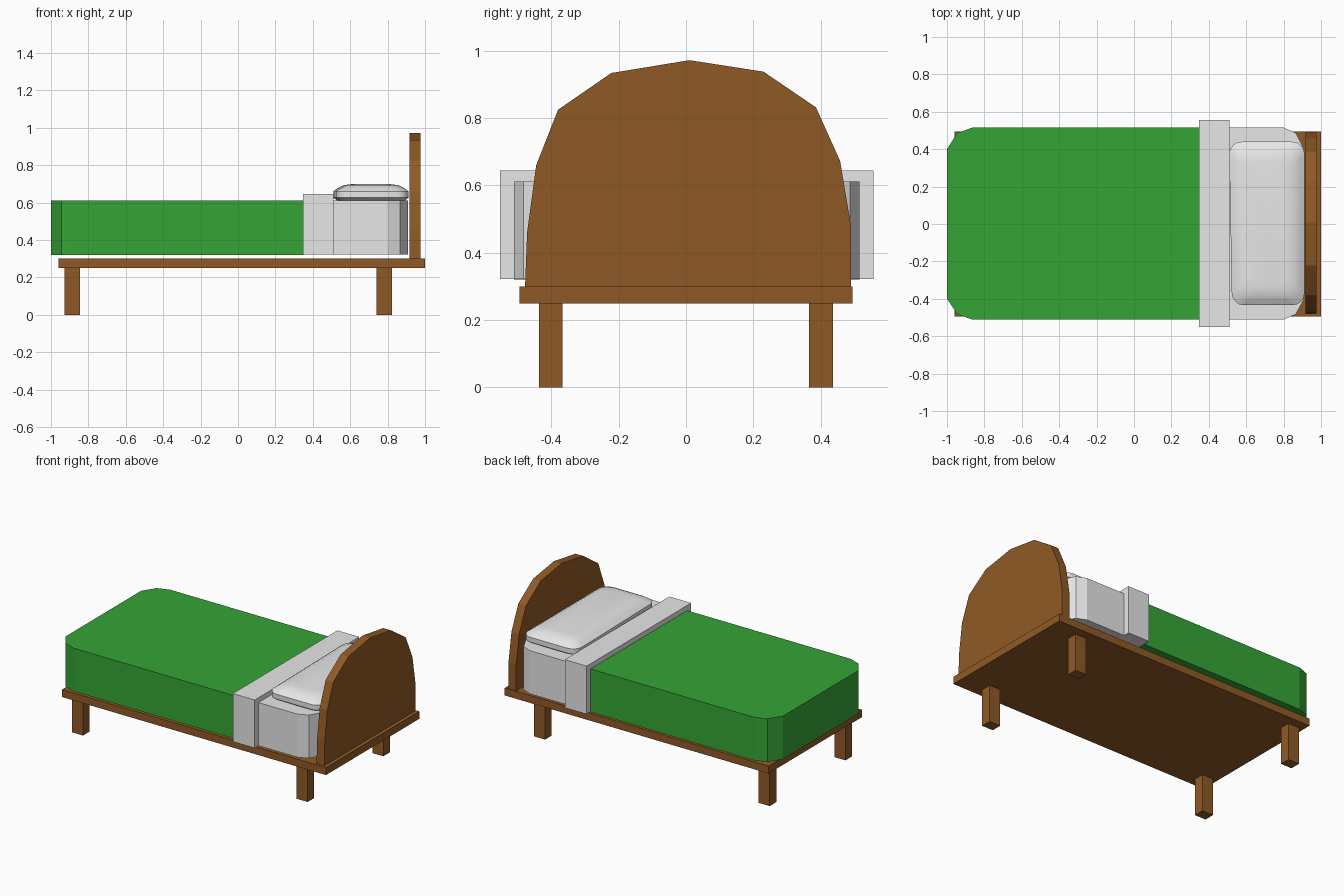
import bpy, bmesh, math

if "Cube" in bpy.data.objects:
    bpy.data.objects.remove(bpy.data.objects["Cube"])


def material(name, rgb):
    m = bpy.data.materials.new(name)
    m.diffuse_color = (*rgb, 1)
    m.use_nodes = True
    m.node_tree.nodes["Principled BSDF"].inputs["Base Color"].default_value = m.diffuse_color
    return m


wood = material("brown wood", (0.28, 0.102, 0.019))
green = material("green blanket", (0.036, 0.376, 0.036))
white = material("white linen", (0.8, 0.8, 0.8))


def loft(name, rings, mat):
    """Closed solid through rings of equal point count."""
    bm = bmesh.new()
    loops = [[bm.verts.new(p) for p in r] for r in rings]
    n = len(loops[0])
    for a, b in zip(loops, loops[1:]):
        for i in range(n):
            j = (i + 1) % n
            bm.faces.new((a[i], a[j], b[j], b[i]))
    bm.faces.new(loops[0][::-1])
    bm.faces.new(loops[-1])
    bmesh.ops.recalc_face_normals(bm, faces=bm.faces[:])
    me = bpy.data.meshes.new(name)
    bm.to_mesh(me)
    bm.free()
    me.materials.append(mat)
    ob = bpy.data.objects.new(name, me)
    bpy.context.collection.objects.link(ob)
    return ob


def prism(name, outline, z0, z1, mat):
    return loft(name, [[(x, y, z) for x, y in outline] for z in (z0, z1)], mat)


def box(name, x0, x1, y0, y1, z0, z1, mat):
    return prism(name, [(x0, y0), (x1, y0), (x1, y1), (x0, y1)], z0, z1, mat)


# Wooden base and legs
box("bed_base", -0.96, 1.0, -0.495, 0.495, 0.25, 0.30, wood)
for end, x in (("foot", -0.927), ("head", 0.741)):
    for side, y in (("front", -0.437), ("back", 0.366)):
        box(f"{end}_{side}_leg", x, x + 0.082, y, y + 0.07, 0, 0.25, wood)

# Arched headboard
arch = [(-0.478, 0.30), (-0.472, 0.46), (-0.445, 0.66), (-0.38, 0.825),
        (-0.222, 0.934), (0.01, 0.972), (0.23, 0.938), (0.386, 0.832),
        (0.458, 0.672), (0.49, 0.48), (0.49, 0.30)]
loft("headboard", [[(x, y, z) for y, z in arch] for x in (0.918, 0.975)], wood)

# Blanket-covered and bare halves of the mattress, with cut corners
blanket = [(0.35, -0.511), (-0.865, -0.511), (-0.945, -0.482), (-1.0, -0.40),
           (-1.0, 0.40), (-0.945, 0.487), (-0.865, 0.515), (0.35, 0.515)]
prism("blanket", blanket, 0.32, 0.61, green)
sheet = [(0.45, -0.511), (0.80, -0.511), (0.865, -0.482), (0.91, -0.40),
         (0.91, 0.40), (0.865, 0.487), (0.80, 0.515), (0.45, 0.515)]
prism("mattress_sheet", sheet, 0.322, 0.612, white)

# Folded sheet band
box("folded_sheet", 0.348, 0.51, -0.552, 0.557, 0.322, 0.645, white)


# Pillow: rounded, slightly skewed rings stacked upwards
def pillow_ring(inset, z, r=0.065, steps=4):
    hx, hy = 0.198 - inset, 0.437 - inset
    pts = []
    for k, (sx, sy) in enumerate(((1, 1), (-1, 1), (-1, -1), (1, -1))):
        for i in range(steps + 1):
            a = math.pi / 2 * (k + i / steps)
            x = sx * (hx - r) + r * math.cos(a)
            y = sy * (hy - r) + r * math.sin(a)
            if x < 0:
                x -= 0.018 * y * (x / -hx)
            pts.append((0.714 + x, y + 0.003, z))
    return pts


pillow = loft("pillow", [pillow_ring(i, z) for i, z in (
    (0.018, 0.612), (0.0, 0.627), (0.0, 0.66), (0.025, 0.678),
    (0.055, 0.693), (0.10, 0.699))], white)
bpy.ops.object.select_all(action="DESELECT")
pillow.select_set(True)
bpy.context.view_layer.objects.active = pillow
bpy.ops.object.shade_smooth_by_angle(angle=math.radians(40))
